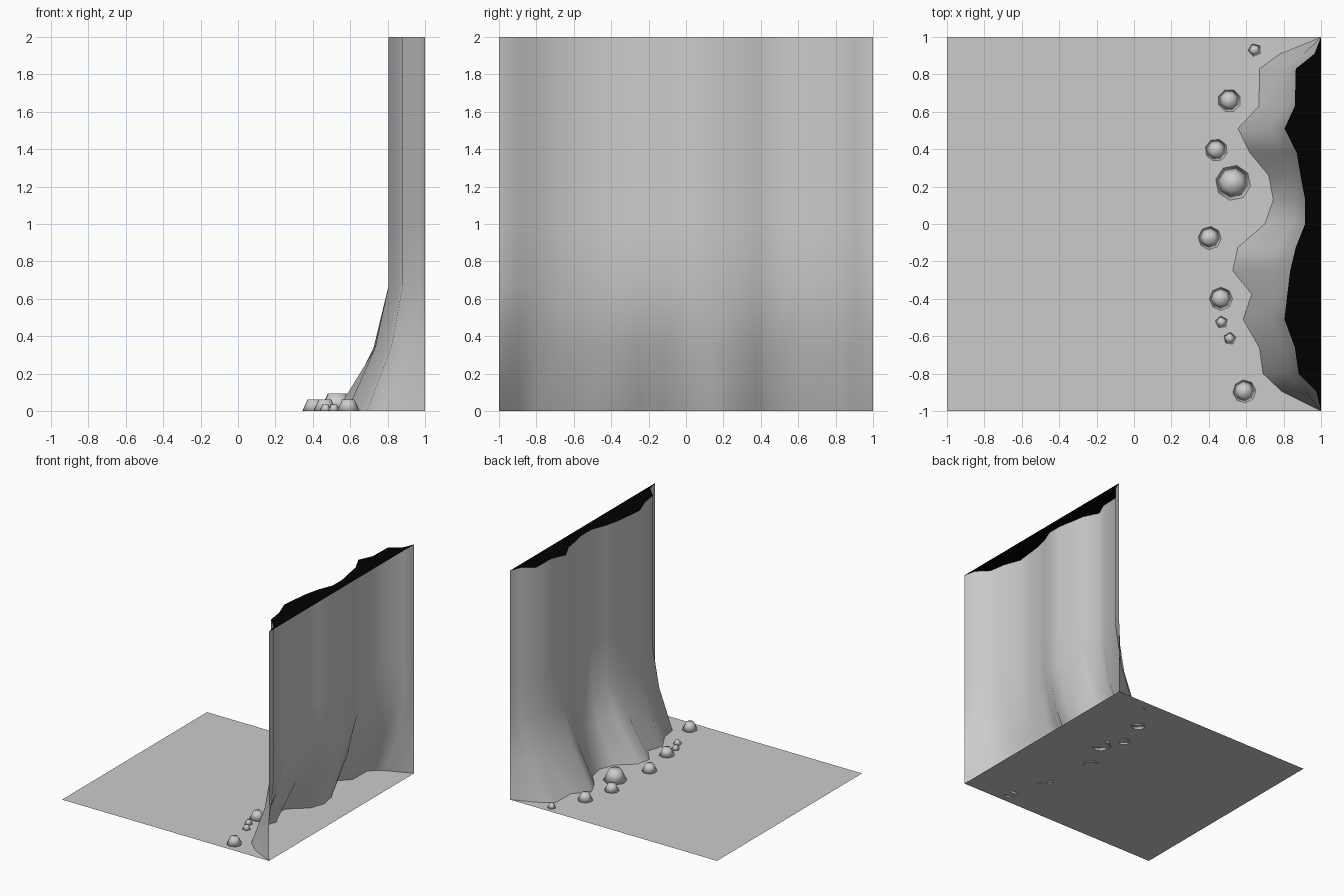
import bpy, bmesh, math

if "Cube" in bpy.data.objects:
    bpy.data.objects.remove(bpy.data.objects["Cube"])


def make_object(name, verts, faces, smooth=False):
    mesh = bpy.data.meshes.new(name)
    mesh.from_pydata(verts, [], faces)
    mesh.update()
    obj = bpy.data.objects.new(name, mesh)
    bpy.context.collection.objects.link(obj)
    for p in mesh.polygons:
        p.use_smooth = smooth
    return obj


# Ground tile
make_object("ground", [(-1, -1, 0), (1, -1, 0), (1, 1, 0), (-1, 1, 0)], [(0, 1, 2, 3)])

# Cliff outline: (y, x at rim, x at foot)
outline = [
    (-1.00, 1.00, 1.00), (-0.895, 0.975, 0.79), (-0.80, 0.88, 0.69),
    (-0.66, 0.86, 0.67), (-0.51, 0.805, 0.583), (-0.375, 0.82, 0.63),
    (-0.25, 0.835, 0.528), (-0.125, 0.865, 0.555), (0.00, 0.915, 0.70),
    (0.13, 0.915, 0.745), (0.26, 0.89, 0.72), (0.38, 0.87, 0.62),
    (0.51, 0.805, 0.556), (0.63, 0.86, 0.668), (0.83, 0.865, 0.672),
    (0.91, 0.965, 0.78), (1.00, 1.00, 1.00),
]
# Rows up the wall: (height, how far the foot flares out)
rows = [(0, 1.0), (0.34, 0.32), (0.67, 0), (1, 0), (1.33, 0), (1.67, 0), (2, 0)]
n = len(outline)
verts = [(rim + (foot - rim) * f, y, z) for z, f in rows for y, rim, foot in outline]
faces = [(r * n + i, (r + 1) * n + i, (r + 1) * n + i + 1, r * n + i + 1)
         for r in range(len(rows) - 1) for i in range(n - 1)]
make_object("cliff_wall", verts, faces, smooth=True)

# Black cap closing the top, back to the tile edge
black = bpy.data.materials.new("black")
black.diffuse_color = (0, 0, 0, 1)
black.use_nodes = True
black.node_tree.nodes["Principled BSDF"].inputs["Base Color"].default_value = black.diffuse_color
rim_pts = [(rim, y, 2) for y, rim, foot in outline]
back_pts = [(1, y, 2) for y, rim, foot in outline[1:-1]]
cap_faces = [(0, n, 1)]
cap_faces += [(i, n + i - 1, n + i, i + 1) for i in range(1, n - 2)]
cap_faces += [(n - 2, 2 * n - 3, n - 1)]
cap = make_object("cliff_top", rim_pts + back_pts, cap_faces)
cap.data.materials.append(black)


# Rocks: tapered stubs along the foot of the cliff
def rock(name, x, y, r, sides, turn):
    bm = bmesh.new()
    bmesh.ops.create_cone(bm, cap_ends=True, segments=sides, radius1=r,
                          radius2=r * 0.52, depth=r)
    mesh = bpy.data.meshes.new(name)
    bm.to_mesh(mesh)
    bm.free()
    for p in mesh.polygons:
        p.use_smooth = True
    obj = bpy.data.objects.new(name, mesh)
    obj.location = (x, y, r / 2)
    obj.rotation_euler.z = turn
    bpy.context.collection.objects.link(obj)


boulders = [(0.51, 0.66, 0.062), (0.44, 0.395, 0.06), (0.53, 0.22, 0.095),
            (0.405, -0.075, 0.062), (0.465, -0.40, 0.062), (0.59, -0.895, 0.062)]
for i, (x, y, r) in enumerate(boulders):
    rock(f"boulder_{i + 1}", x, y, r, 8, math.pi / 8 + i * 0.1)

pebbles = [(0.645, 0.93, 0.036), (0.468, -0.525, 0.034), (0.512, -0.612, 0.034)]
for i, (x, y, r) in enumerate(pebbles):
    rock(f"pebble_{i + 1}", x, y, r, 5, 0.4 + i)
